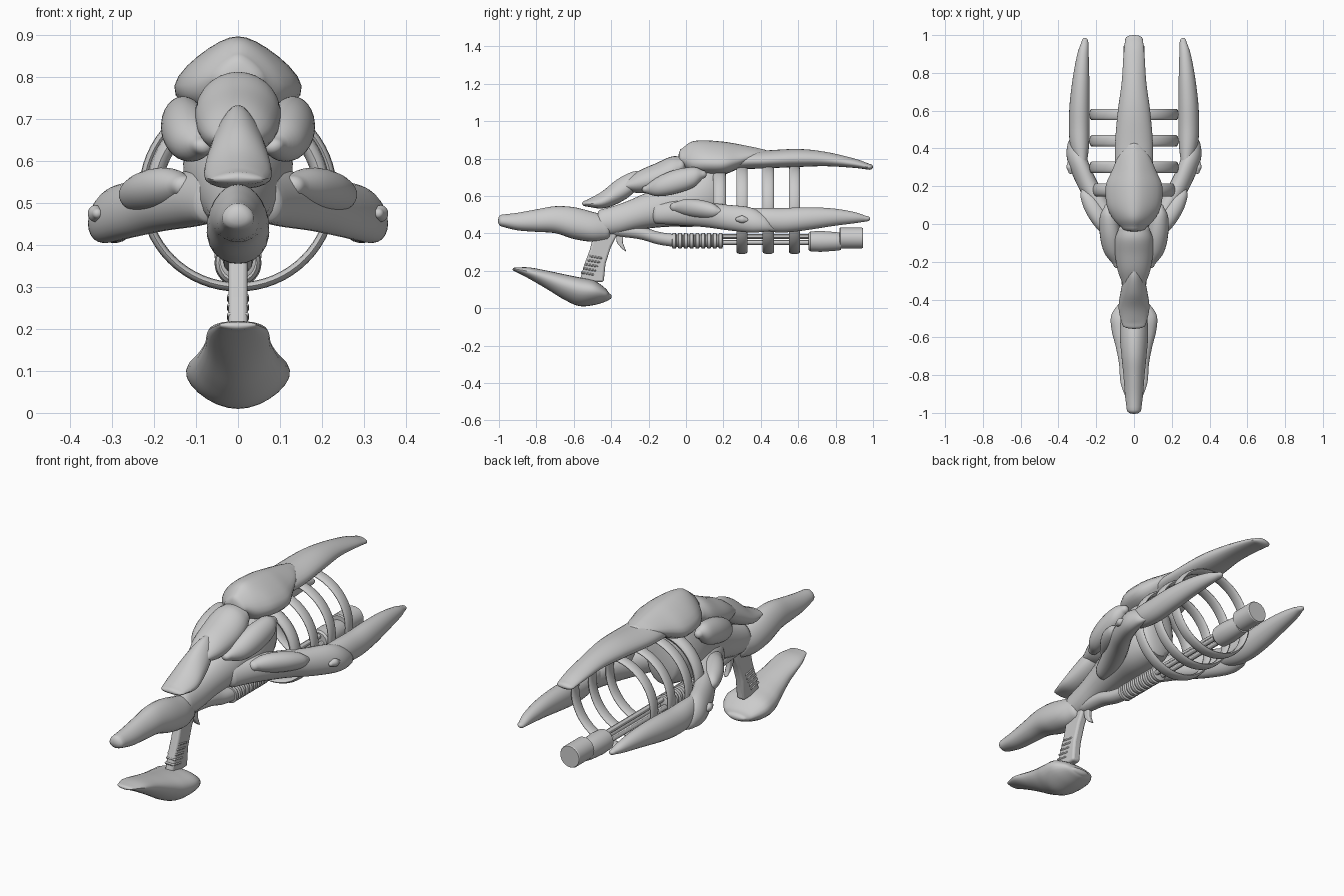
import bpy, bmesh, math
from mathutils import Vector

if "Cube" in bpy.data.objects:
    bpy.data.objects.remove(bpy.data.objects["Cube"])

grey = bpy.data.materials.new("pale grey")
grey.diffuse_color = (0.6, 0.6, 0.6, 1)
grey.use_nodes = True
grey.node_tree.nodes["Principled BSDF"].inputs["Base Color"].default_value = grey.diffuse_color


def finish(bm, name, angle=40):
    bmesh.ops.recalc_face_normals(bm, faces=bm.faces)
    me = bpy.data.meshes.new(name)
    bm.to_mesh(me)
    bm.free()
    me.materials.append(grey)
    ob = bpy.data.objects.new(name, me)
    bpy.context.collection.objects.link(ob)
    bpy.ops.object.select_all(action='DESELECT')
    ob.select_set(True)
    bpy.context.view_layer.objects.active = ob
    bpy.ops.object.shade_smooth_by_angle(angle=math.radians(angle))
    return ob


def spline(rows, steps):
    """Catmull-Rom through rows of numbers."""
    rows = [Vector(r) for r in rows]
    pts = [rows[0] * 2 - rows[1]] + rows + [rows[-1] * 2 - rows[-2]]
    out = []
    for a, b, c, d in zip(pts, pts[1:], pts[2:], pts[3:]):
        for i in range(steps):
            t = i / steps
            out.append(0.5 * (2 * b + (c - a) * t + (2 * a - 5 * b + 4 * c - d) * t * t
                              + (3 * b - a - 3 * c + d) * t ** 3))
    return out + [rows[-1]]


def skin(bm, rings):
    loops = [[bm.verts.new(p) for p in r] for r in rings]
    n = len(loops[0])
    for a, b in zip(loops, loops[1:]):
        for i in range(n):
            bm.faces.new((a[i], a[(i + 1) % n], b[(i + 1) % n], b[i]))
    bm.faces.new(loops[0])
    bm.faces.new(loops[-1])


def loft(name, rows, peak=0.0, roll=0.0, sides=24, steps=5, tip=0.02, mirror=False):
    """Rows: y, centre x, centre z, half width, half height. Rounded ends."""
    secs = spline(rows, steps)
    first, last = secs[0], secs[-1]

    def caps(s, sign):
        return [Vector((s[0] + sign * tip * math.sin(a), s[1], s[2],
                        s[3] * math.cos(a), s[4] * math.cos(a))) for a in (0.5, 1.0, 1.4)]
    secs = caps(first, -1)[::-1] + secs + caps(last, 1)
    for s in ((1, -1) if mirror else (1,)):
        bm = bmesh.new()
        rings = []
        for y, cx, cz, w, h in secs:
            ring = []
            for i in range(sides):
                t = 2 * math.pi * i / sides
                u = w * math.cos(t) * (1 - peak * math.sin(t))
                v = h * math.sin(t)
                ring.append((s * (cx + u * math.cos(roll) - v * math.sin(roll)), y,
                             cz + u * math.sin(roll) + v * math.cos(roll)))
            rings.append(ring)
        skin(bm, rings)
        finish(bm, name + ("" if not mirror else "_right" if s > 0 else "_left"))


def lathe(name, prof, x=0, z=0.36, sides=32):
    """Profile of (y, radius), turned about the y axis."""
    bm = bmesh.new()
    skin(bm, [[(x + r * math.cos(2 * math.pi * i / sides), y, z + r * math.sin(2 * math.pi * i / sides))
               for i in range(sides)] for y, r in prof])
    finish(bm, name, 30)


def prism(name, outline, half):
    """Side outline of (y, z), extruded across x."""
    bm = bmesh.new()
    skin(bm, [[(x, y, z) for y, z in outline] for x in (-half, half)])
    ob = finish(bm, name)
    bev = ob.modifiers.new("bevel", 'BEVEL')
    bev.width, bev.segments = min(0.012, half * 0.5), 3


def arc(name, y, radius, wy, wr, a0, a1, seg=64):
    """Oval-section hoop around the centre line at z 0.525."""
    full = abs(a1 - a0) > 359
    bm = bmesh.new()
    loops = []
    for i in range(seg if full else seg + 1):
        a = math.radians(a0 + (a1 - a0) * i / seg)
        loop = []
        for k in range(12):
            b = 2 * math.pi * k / 12
            r = radius + wr * math.cos(b)
            loop.append(bm.verts.new((r * math.cos(a), y + wy * math.sin(b), 0.525 + r * math.sin(a))))
        loops.append(loop)
    for a, b in zip(loops, loops[1:] + (loops[:1] if full else [])):
        for k in range(12):
            bm.faces.new((a[k], a[(k + 1) % 12], b[(k + 1) % 12], b[k]))
    if not full:
        bm.faces.new(loops[0])
        bm.faces.new(loops[-1])
    finish(bm, name)


# Main body and shoulder stock
loft("body", [(-.46, 0, .455, .05, .07), (-.36, 0, .475, .06, .08), (-.25, 0, .51, .075, .09),
              (-.1, 0, .555, .105, .12), (.03, 0, .59, .13, .155), (.12, 0, .61, .12, .165),
              (.19, 0, .61, .09, .15)], peak=.1)
loft("stock", [(-.985, 0, .468, .038, .032), (-.9, 0, .463, .048, .047), (-.8, 0, .468, .056, .06),
               (-.7, 0, .473, .066, .072), (-.6, 0, .455, .074, .085), (-.5, 0, .435, .07, .08),
               (-.42, 0, .43, .05, .065)], peak=.15)

# Overlapping back plates and hood
loft("rear_plate", [(-.535, 0, .56, .06, .016), (-.45, 0, .578, .078, .045), (-.37, 0, .622, .07, .065),
                    (-.29, 0, .668, .052, .06), (-.23, 0, .713, .022, .022)], peak=.3)
loft("middle_plate", [(-.33, 0, .655, .055, .025), (-.25, 0, .675, .085, .06), (-.16, 0, .7, .1, .075),
                      (-.08, 0, .73, .1, .08), (-.02, 0, .76, .08, .05)], peak=.1)
loft("hood", [(-.02, 0, .81, .06, .045), (.03, 0, .805, .105, .085), (.1, 0, .805, .135, .092),
              (.2, 0, .802, .14, .088), (.28, 0, .812, .11, .065), (.36, 0, .826, .075, .035),
              (.41, 0, .838, .035, .012)], peak=.42)
loft("top_blade", [(.12, 0, .76, .06, .05), (.28, 0, .79, .095, .05), (.42, 0, .795, .1, .048),
                   (.6, 0, .803, .085, .048), (.75, 0, .797, .065, .038), (.9, 0, .775, .055, .025),
                   (.98, 0, .756, .046, .016)], peak=.15)

# Side pods, shells, arms and long blades
loft("shoulder_pod", [(-.215, .085, .635, .025, .02), (-.15, .11, .65, .048, .052), (-.06, .125, .675, .055, .065),
                      (.04, .135, .7, .045, .055), (.09, .135, .715, .022, .022)], roll=.25, mirror=True)
loft("side_arm", [(-.16, .06, .51, .045, .06), (-.04, .105, .51, .06, .068), (.1, .18, .5, .062, .068),
                  (.22, .25, .485, .055, .07), (.34, .3, .472, .05, .07), (.42, .315, .455, .035, .048),
                  (.47, .315, .435, .012, .02)], roll=.4, mirror=True)
loft("side_shell", [(-.065, .13, .54, .03, .025), (0, .165, .538, .052, .045), (.07, .2, .53, .06, .05),
                    (.14, .235, .52, .048, .042), (.18, .255, .515, .025, .02)], roll=.15, mirror=True)
loft("side_bud", [(.275, .335, .475, .012, .012), (.3, .34, .475, .018, .02), (.325, .34, .472, .012, .012)],
     tip=.01, mirror=True)
loft("side_blade", [(.32, .28, .49, .03, .045), (.42, .288, .475, .05, .062), (.52, .29, .47, .054, .066),
                    (.64, .288, .478, .052, .062), (.78, .28, .486, .043, .048), (.9, .27, .484, .03, .03),
                    (.965, .26, .478, .018, .014)], roll=.2, mirror=True)

# Hoops and front struts
for i, y in enumerate((.3, .44, .58)):
    arc("hoop_%d" % (i + 1), y, .225, .03, .011, 0, 360)
arc("strut_right", .18, .2, .035, .02, -5, 80, 24)
arc("strut_left", .18, .2, .035, .02, 100, 185, 24)

# Lower barrel: feed pipe, ribbed sleeve, rods, muzzle
loft("feed_pipe", [(-.38, 0, .42, .035, .035), (-.25, 0, .405, .038, .036), (-.15, 0, .375, .038, .034),
                   (-.05, 0, .36, .035, .034)])
ribs = []
for i in range(9):
    y = -.075 + i * .031
    ribs += [(y, .033), (y + .004, .042), (y + .02, .042), (y + .024, .033)]
lathe("ribbed_sleeve", ribs)
for i in range(3):
    a = math.radians(90 + 120 * i)
    lathe("rod_%d" % (i + 1), [(.18, .013), (.68, .013)], .022 * math.cos(a), .362 + .022 * math.sin(a), 12)
lathe("muzzle_cone", [(.655, .045), (.665, .053), (.72, .056), (.8, .05), (.83, .046)], z=.357)
lathe("muzzle", [(.82, .05), (.825, .056), (.94, .056), (.945, .053)], z=.375)

# Grip with ridges, and trigger
prism("grip", [(-.49, .41), (-.36, .41), (-.4, .33), (-.43, .24), (-.44, .14), (-.57, .14), (-.545, .23),
               (-.515, .31)], .023)
for i in range(5):
    y, z = -.562 + i * .011, .185 + i * .022
    prism("grip_ridge_%d" % (i + 1), [(y, z), (y + .07, z - .012), (y + .07, z), (y, z + .012)], .026)
prism("trigger", [(-.375, .40), (-.335, .39), (-.338, .35), (-.318, .30), (-.345, .32), (-.37, .35)], .012)

# Foot-shaped base below the grip
loft("grip_base", [(-.915, 0, .207, .045, .01), (-.84, 0, .188, .07, .03), (-.74, 0, .15, .078, .05),
                   (-.65, 0, .113, .095, .068), (-.57, 0, .088, .115, .077), (-.49, 0, .082, .12, .065),
                   (-.43, 0, .07, .085, .035), (-.41, 0, .062, .05, .016)], peak=-.2, tip=.012)
